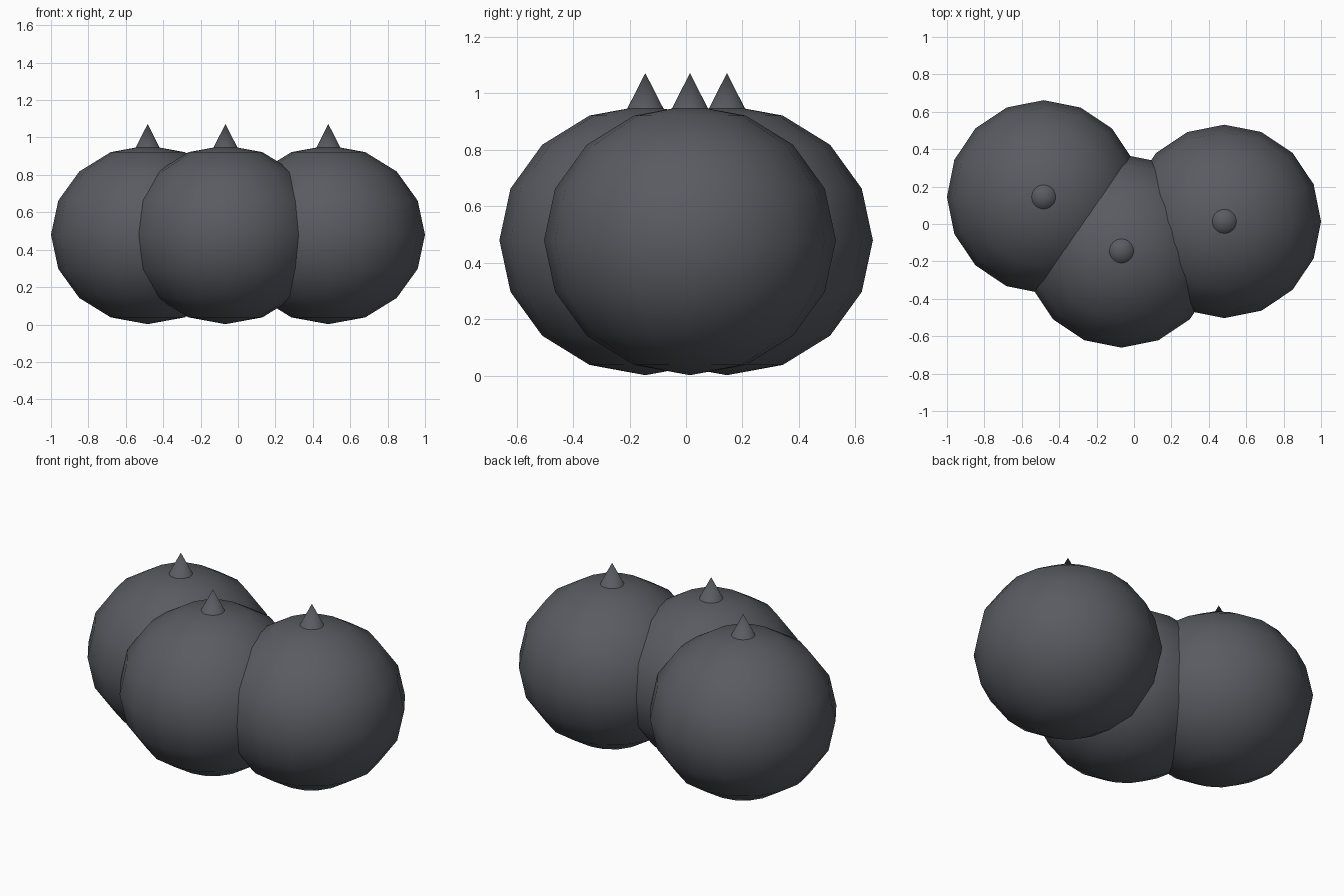
import bpy

if "Cube" in bpy.data.objects:
    bpy.data.objects.remove(bpy.data.objects["Cube"])

R, RZ, ZC = 0.517, 0.478, 0.48          # ball radii and centre height
APEX, SINK = 1.072, 0.90                # spike tip and its buried base
CENTRES = {"left": (-0.483, 0.145), "middle": (-0.067, -0.144), "right": (0.483, 0.014)}

mat = bpy.data.materials.new("dark_slate")
mat.diffuse_color = (0.1, 0.105, 0.12, 1)
mat.use_nodes = True
mat.node_tree.nodes["Principled BSDF"].inputs["Base Color"].default_value = mat.diffuse_color


def finish(name, angle):
    ob = bpy.context.object
    ob.name = name
    ob.data.materials.append(mat)
    bpy.ops.object.transform_apply(location=False, rotation=False, scale=True)
    bpy.ops.object.shade_smooth_by_angle(angle=angle)


for side, (x, y) in CENTRES.items():
    # Slightly squashed low-poly ball
    bpy.ops.mesh.primitive_uv_sphere_add(segments=16, ring_count=8, radius=1, location=(x, y, ZC))
    bpy.context.object.scale = (R, R, RZ)
    finish(side + "_ball", 0.7)

    # Small cone spike, base buried in the top of the ball
    depth = APEX - SINK
    bpy.ops.mesh.primitive_cone_add(vertices=32, radius1=depth * 0.51, radius2=0, depth=depth,
                                    location=(x, y, SINK + depth / 2))
    finish(side + "_spike", 0.7)
